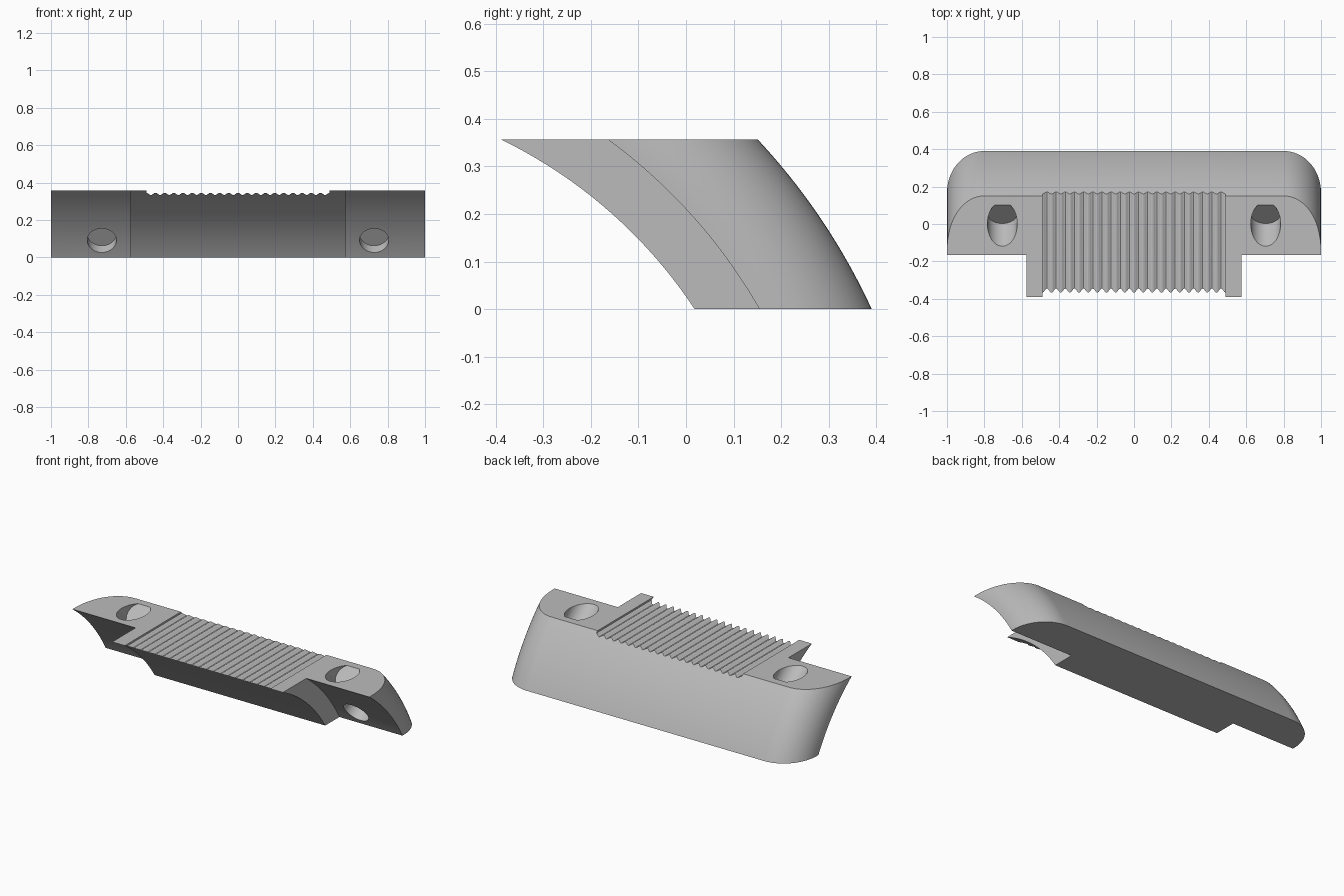
import bpy, bmesh
from math import sin, cos, pi, sqrt
from mathutils import Vector

cube = bpy.data.objects.get("Cube")
if cube:
    bpy.data.objects.remove(cube)

HEIGHT = 0.357
AXIS_Y, AXIS_Z = -0.8375, -0.566              # axis of the curved sweep
R_FRONT, R_EAR, R_BACK = 1.026, 1.142, 1.352  # radii of the curved faces
CORNER = 0.2
LEVELS = 28

grey = bpy.data.materials.new("light_grey")
grey.use_nodes = True
grey.diffuse_color = (0.5, 0.5, 0.5, 1)
grey.node_tree.nodes["Principled BSDF"].inputs["Base Color"].default_value = grey.diffuse_color


def loft(name, rings):
    """Skin a list of closed rings and cap both ends."""
    bm = bmesh.new()
    loops = [[bm.verts.new(p) for p in ring] for ring in rings]
    n = len(loops[0])
    for low, high in zip(loops, loops[1:]):
        for i in range(n):
            j = (i + 1) % n
            bm.faces.new((low[i], low[j], high[j], high[i]))
    bm.faces.new(loops[0])
    bm.faces.new(loops[-1])
    bmesh.ops.recalc_face_normals(bm, faces=bm.faces)
    mesh = bpy.data.meshes.new(name)
    bm.to_mesh(mesh)
    bm.free()
    mesh.materials.append(grey)
    obj = bpy.data.objects.new(name, mesh)
    bpy.context.collection.objects.link(obj)
    return obj


def cut(target, cutter):
    """Subtract the cutter from the target, then discard it."""
    cutter.hide_render = True
    mod = target.modifiers.new("cut", 'BOOLEAN')
    mod.operation = 'DIFFERENCE'
    mod.solver = 'EXACT'
    mod.object = cutter
    bpy.context.view_layer.objects.active = target
    bpy.ops.object.modifier_apply(modifier=mod.name)
    bpy.data.objects.remove(cutter)


def drill(x, y, z, direction, radius, depth):
    """Flat-ended drill whose tip sits at the given depth."""
    d = Vector(direction).normalized()
    u = Vector((1, 0, 0))
    v = d.cross(u)
    start = Vector((x, y, z))
    return loft("drill", [[start + d * s + radius * (u * cos(a) + v * sin(a))
                           for a in (2 * pi * i / 40 for i in range(40))]
                          for s in (-0.15, depth)])


def sweep_y(radius, z):
    return AXIS_Y + sqrt(radius ** 2 - (z - AXIS_Z) ** 2)


# Body: T-shaped plan with rounded rear corners, swept along the arc
half = [(0.575, R_FRONT), (0.575, R_EAR), (1, R_EAR)]
for i in range(17):
    a = pi / 2 * i / 16
    half.append((1 - CORNER + CORNER * cos(a), R_BACK - CORNER + CORNER * sin(a)))
plan = half + [(-x, r) for x, r in reversed(half)]
levels = [HEIGHT * k / LEVELS for k in range(LEVELS + 1)]
body = loft("curved_grip_block", [[(x, sweep_y(r, z), z) for x, r in plan] for z in levels])

# Ribbed recess across the top
RIBS, STEPS, WIDTH = 20, 8, 0.98
wave = []
for i in range(RIBS * STEPS + 1):
    x = WIDTH * (i / (RIBS * STEPS) - 0.5)
    wave.append((x, HEIGHT - 0.017 + 0.006 * cos(2 * pi * i / STEPS)))
outline = wave + [(WIDTH / 2, 0.5), (-WIDTH / 2, 0.5)]
cut(body, loft("rib_cutter", [[(x, y, z) for x, z in outline] for y in (-0.6, 0.6)]))

# Blind holes: one along the arc from the top, one straight in from the front
for side in (1, -1):
    top = Vector((0, 0.0, HEIGHT))
    tangent = (0, HEIGHT - AXIS_Z, AXIS_Y)
    cut(body, drill(side * 0.704, 0, HEIGHT, tangent, 0.08, 0.076))
    z = 0.092
    y = sweep_y(R_EAR, z)
    cut(body, drill(side * 0.728, y, z, (0, y - AXIS_Y, z - AXIS_Z), 0.078, 0.06))

bpy.ops.object.select_all(action='DESELECT')
body.select_set(True)
bpy.context.view_layer.objects.active = body
bpy.ops.object.shade_smooth_by_angle(angle=pi / 6)
